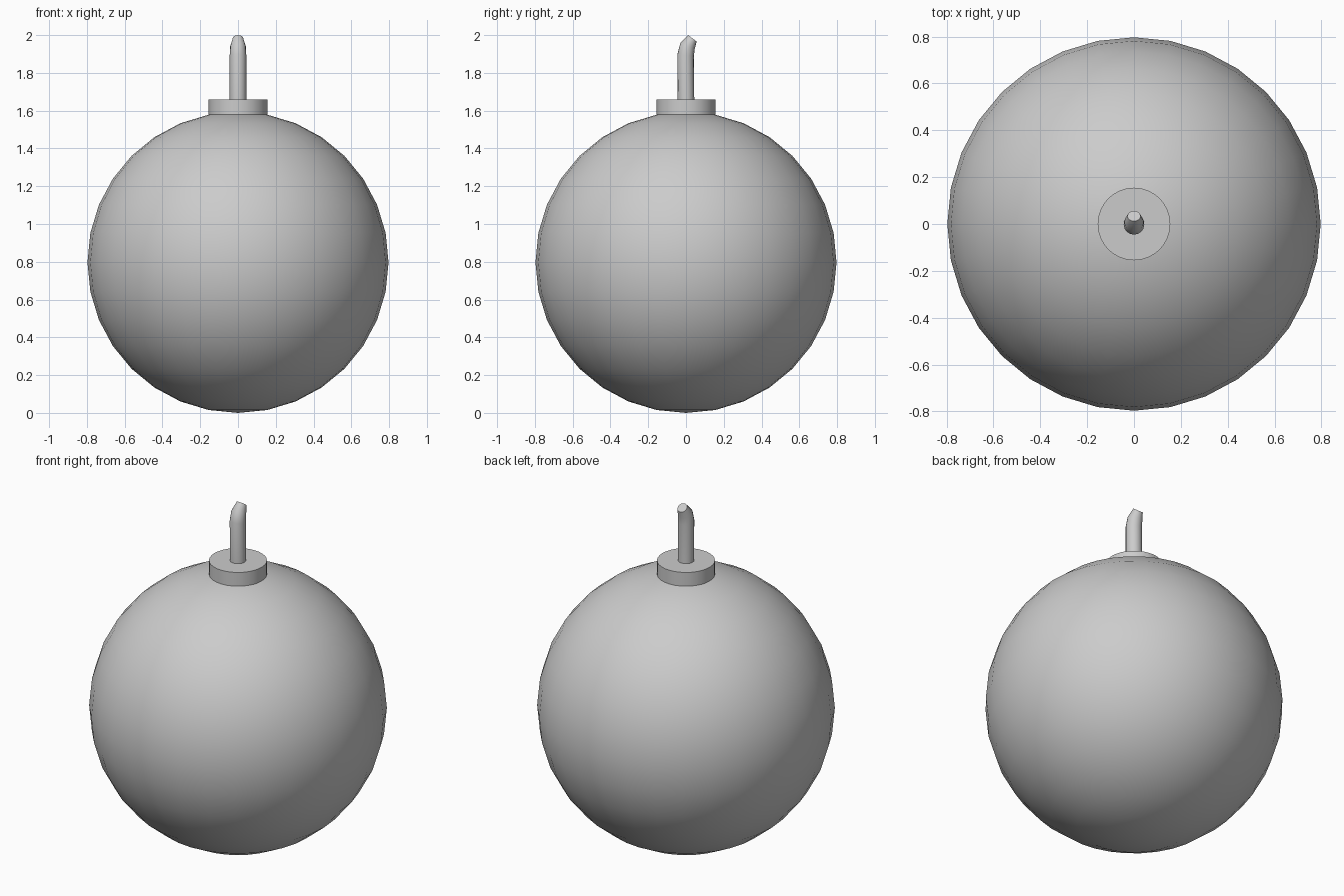
import bpy, bmesh, math
from mathutils import Matrix, Vector

cube = bpy.data.objects.get("Cube")
if cube:
    bpy.data.objects.remove(cube)

grey = bpy.data.materials.new("light_grey")
grey.use_nodes = True
grey.diffuse_color = (0.6, 0.6, 0.6, 1)
grey.node_tree.nodes["Principled BSDF"].inputs["Base Color"].default_value = (0.6, 0.6, 0.6, 1)

RADIUS = 0.797


def add_object(name, bm, angle):
    """Turn a bmesh into a shaded object."""
    bmesh.ops.recalc_face_normals(bm, faces=bm.faces)
    mesh = bpy.data.meshes.new(name)
    bm.to_mesh(mesh)
    bm.free()
    mesh.materials.append(grey)
    obj = bpy.data.objects.new(name, mesh)
    bpy.context.collection.objects.link(obj)
    bpy.ops.object.select_all(action='DESELECT')
    obj.select_set(True)
    bpy.context.view_layer.objects.active = obj
    bpy.ops.object.shade_smooth_by_angle(angle=math.radians(angle))


# Round body
bm = bmesh.new()
bmesh.ops.create_uvsphere(bm, u_segments=32, v_segments=16, radius=RADIUS,
                          matrix=Matrix.Translation((0, 0, RADIUS)))
add_object("body", bm, 60)

# Collar on top of the body
bm = bmesh.new()
bmesh.ops.create_cone(bm, cap_ends=True, segments=32, radius1=0.155, radius2=0.155,
                      depth=0.1, matrix=Matrix.Translation((0, 0, 1.61)))
add_object("collar", bm, 40)

# Fuse: rings of (centre y, centre z, radius, backward tilt in degrees)
rings = [(0, 1.64, 0.044, 0), (-0.002, 1.892, 0.044, 8),
         (0.008, 1.942, 0.041, 22), (0.034, 1.983, 0.028, 37)]
bm = bmesh.new()
loops = []
for y, z, radius, tilt in rings:
    place = Matrix.Translation((0, y, z)) @ Matrix.Rotation(-math.radians(tilt), 4, 'X')
    loops.append([bm.verts.new(place @ Vector((radius * math.cos(a), radius * math.sin(a), 0)))
                  for a in (math.tau * i / 16 for i in range(16))])
for low, high in zip(loops, loops[1:]):
    for i in range(16):
        j = (i + 1) % 16
        bm.faces.new((low[i], low[j], high[j], high[i]))
bm.faces.new(loops[0])
bm.faces.new(loops[-1])
add_object("fuse", bm, 40)
